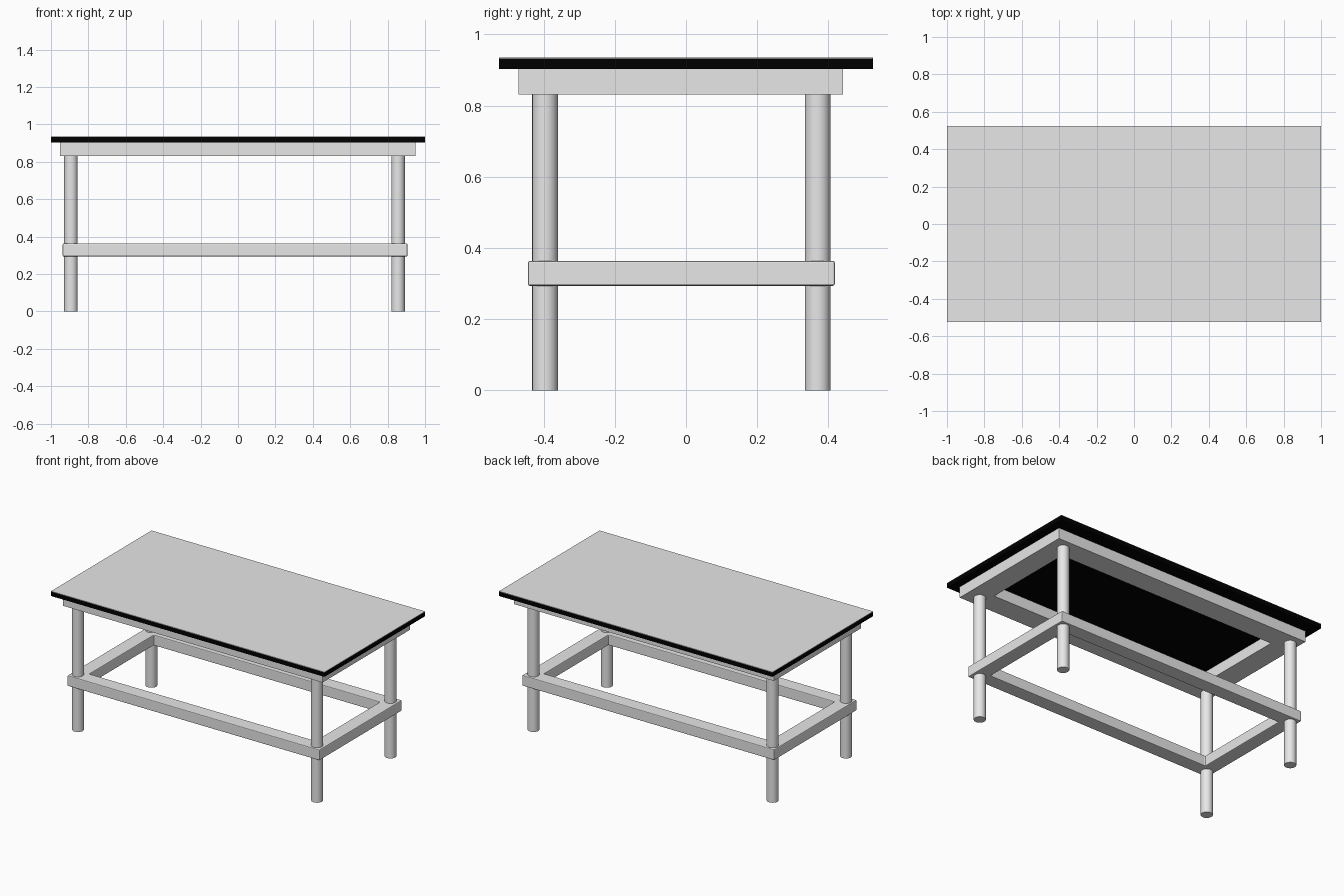
import bpy, bmesh

if "Cube" in bpy.data.objects:
    bpy.data.objects.remove(bpy.data.objects["Cube"])


def material(name, rgb):
    m = bpy.data.materials.new(name)
    m.diffuse_color = (*rgb, 1)
    m.use_nodes = True
    m.node_tree.nodes["Principled BSDF"].inputs["Base Color"].default_value = m.diffuse_color
    return m


GREY = material("light_grey", (0.8, 0.8, 0.8))
BLACK = material("black", (0.0, 0.0, 0.0))


def box(name, x, y, z, mat):
    """Box from (min, max) ranges."""
    bpy.ops.mesh.primitive_cube_add(size=1, location=[sum(r) / 2 for r in (x, y, z)])
    ob = bpy.context.object
    ob.name = name
    ob.scale = [r[1] - r[0] for r in (x, y, z)]
    bpy.ops.object.transform_apply(location=False, rotation=False, scale=True)
    ob.data.materials.append(mat)
    return ob


def frame(name, x, y, z, width, bevel=0):
    """Rectangular frame of four mitred rails."""
    bm = bmesh.new()
    loops = []
    for inset, h in ((0, z[0]), (0, z[1]), (width, z[1]), (width, z[0])):
        x0, x1, y0, y1 = x[0] + inset, x[1] - inset, y[0] + inset, y[1] - inset
        loops.append([bm.verts.new((px, py, h))
                      for px, py in ((x0, y0), (x1, y0), (x1, y1), (x0, y1))])
    for k in range(4):
        a, b = loops[k], loops[(k + 1) % 4]
        for i in range(4):
            j = (i + 1) % 4
            bm.faces.new((a[i], a[j], b[j], b[i]))
    bmesh.ops.recalc_face_normals(bm, faces=bm.faces[:])
    me = bpy.data.meshes.new(name)
    bm.to_mesh(me)
    bm.free()
    ob = bpy.data.objects.new(name, me)
    bpy.context.collection.objects.link(ob)
    me.materials.append(GREY)
    if bevel:
        mod = ob.modifiers.new("edge_bevel", 'BEVEL')
        mod.width = bevel
        mod.segments = 2
    return ob


# Table top: black slab with a grey surface sheet
box("top_slab", (-1, 1), (-0.525, 0.525), (0.903, 0.932), BLACK)
box("top_surface", (-1, 1), (-0.525, 0.525), (0.932, 0.935), GREY)

# Apron under the top and lower stretcher ring
frame("apron", (-0.951, 0.948), (-0.471, 0.441), (0.831, 0.903), 0.145)
frame("stretcher", (-0.937, 0.906), (-0.444, 0.418), (0.294, 0.364), 0.095, 0.005)

# Round legs
for xn, x in (("left", -0.893), ("right", 0.856)):
    for yn, y in (("front", -0.396), ("back", 0.370)):
        bpy.ops.mesh.primitive_cylinder_add(vertices=32, radius=0.036, depth=0.85,
                                            location=(x, y, 0.425))
        leg = bpy.context.object
        leg.name = f"{yn}_{xn}_leg"
        leg.data.materials.append(GREY)
        bpy.ops.object.shade_smooth_by_angle()
